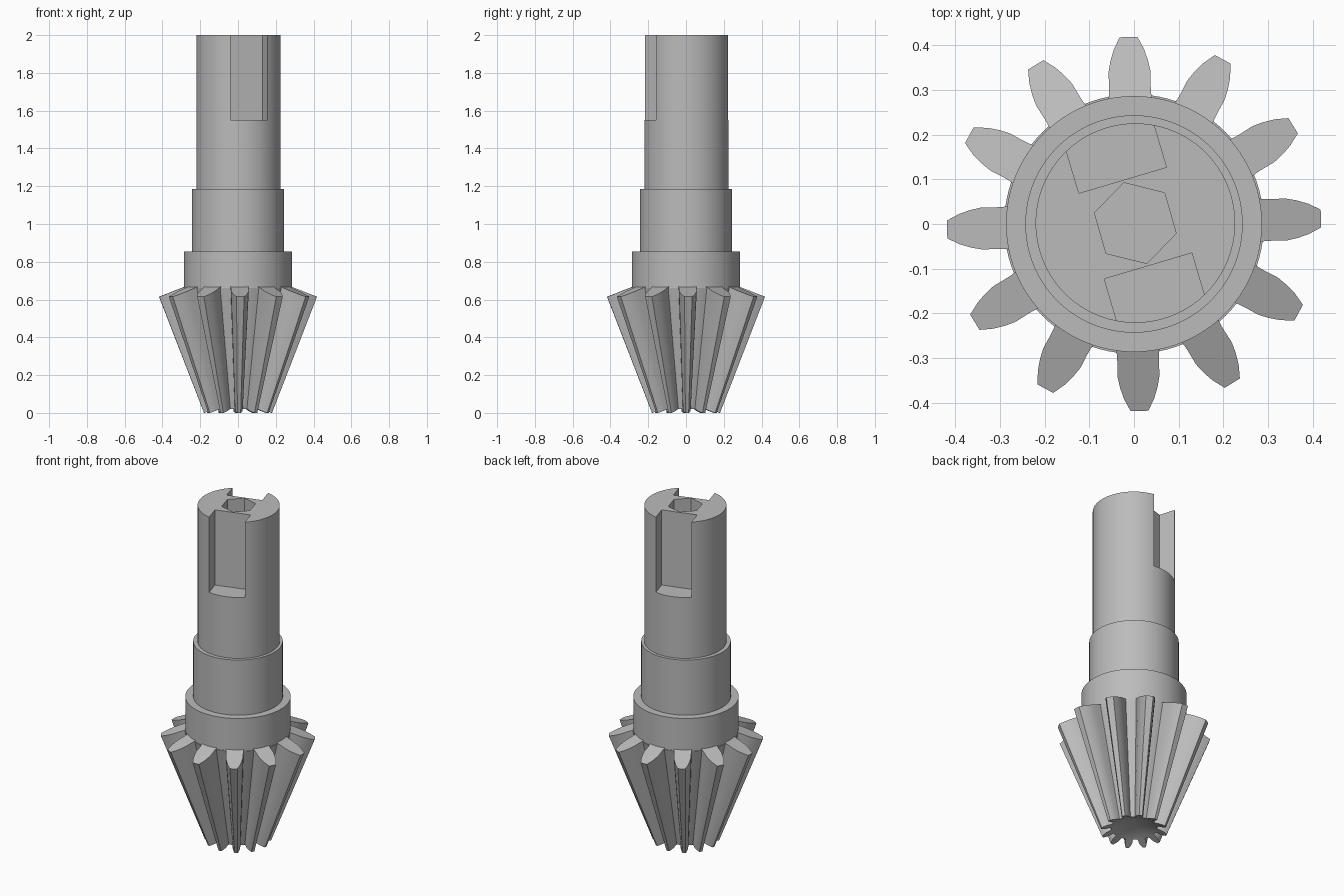
import bpy
import bmesh
from math import sin, cos, pi, radians
from mathutils import Matrix, Vector

if "Cube" in bpy.data.objects:
    bpy.data.objects.remove(bpy.data.objects["Cube"])

steel = bpy.data.materials.new("grey steel")
steel.use_nodes = True
GREY = (0.5, 0.5, 0.5, 1)
steel.diffuse_color = GREY
steel.node_tree.nodes["Principled BSDF"].inputs["Base Color"].default_value = GREY

APEX = -0.465     # height where all tooth lines meet
SHRINK = 0.43     # small end of the gear relative to the large end
SLOPE = 0.39      # fall of the gear end faces
TIP = 0.418
TIP_Z = 0.615
ROOT = 0.29


def finish(name, bm, smooth=True):
    bmesh.ops.recalc_face_normals(bm, faces=bm.faces)
    mesh = bpy.data.meshes.new(name)
    bm.to_mesh(mesh)
    bm.free()
    mesh.materials.append(steel)
    obj = bpy.data.objects.new(name, mesh)
    bpy.context.collection.objects.link(obj)
    if smooth:
        shade(obj)
    return obj


def shade(obj):
    bpy.ops.object.select_all(action="DESELECT")
    obj.select_set(True)
    bpy.context.view_layer.objects.active = obj
    bpy.ops.object.shade_smooth_by_angle(angle=radians(30))


def end_height(r):
    return TIP_Z + (TIP - r) * SLOPE


def small_end(p):
    return Vector((p.x * SHRINK, p.y * SHRINK, APEX + (p.z - APEX) * SHRINK))


# Stepped body: hollowed gear core and the two collars, turned around the axis
root_low = small_end(Vector((ROOT, 0, end_height(ROOT))))
centre_low = small_end(Vector((0, 0, end_height(0))))
profile = [(0, centre_low.z), (root_low.x, root_low.z), (ROOT, 0.66), (0.286, 0.66),
           (0.286, 0.855), (0.243, 0.855), (0.243, 1.185), (0, 1.185)]
bm = bmesh.new()
verts = [bm.verts.new((r, 0, z)) for r, z in profile]
edges = [bm.edges.new(pair) for pair in zip(verts, verts[1:])]
bmesh.ops.spin(bm, geom=verts + edges, cent=(0, 0, 0), axis=(0, 0, 1),
               angle=2 * pi, steps=96, use_merge=True)
bmesh.ops.remove_doubles(bm, verts=bm.verts, dist=0.0001)
finish("stepped_body", bm)

# Twelve tapered bevel teeth, (radius, half width) from root to tip
flank = [(0.27, 0.05), (0.291, 0.047), (0.305, 0.0465), (0.34, 0.047),
         (0.365, 0.042), (0.39, 0.034), (TIP, 0.02)]
outline = [(r, w) for r, w in flank] + [(r, -w) for r, w in reversed(flank)]
bm = bmesh.new()
for i in range(12):
    turn = Matrix.Rotation(radians(1.7 + 30 * i), 3, "Z")
    points = [turn @ Vector((r, w, end_height(r))) for r, w in outline]
    large = [bm.verts.new(p) for p in points]
    small = [bm.verts.new(small_end(p)) for p in points]
    bm.faces.new(large)
    bm.faces.new(small[::-1])
    for j in range(len(points)):
        k = (j + 1) % len(points)
        bm.faces.new((large[j], small[j], small[k], large[k]))
finish("gear_teeth", bm)

# Upper shaft
AXIS = Vector((0.003, 0.002, 0))
bm = bmesh.new()
bmesh.ops.create_cone(bm, cap_ends=True, segments=96, radius1=0.223, radius2=0.223,
                      depth=0.82, matrix=Matrix.Translation(AXIS + Vector((0, 0, 1.59))))
shaft = finish("shaft", bm, False)

# Cutters: two opposite keyways and a hexagonal socket
cutters = []
for side in (1, -1):
    bm = bmesh.new()
    place = (Matrix.Translation(AXIS) @ Matrix.Rotation(radians(16.5), 4, "Z")
             @ Matrix.Translation((0, side * 0.25, 1.85)) @ Matrix.Diagonal((0.204, 0.3, 0.6, 1)))
    bmesh.ops.create_cube(bm, size=1, matrix=place)
    cutters.append(finish("keyway_cutter", bm, False))
bm = bmesh.new()
place = Matrix.Translation(AXIS + Vector((0, 0, 1.9)))
hexagon = [Vector((0.094 * cos(a), 0.094 * sin(a), 0))
           for a in (radians(-14 + 60 * i) for i in range(6))]
base = bm.faces.new([bm.verts.new(place @ (p + Vector((0, 0, -0.2)))) for p in hexagon])
top = bmesh.ops.extrude_face_region(bm, geom=[base])["geom"]
bmesh.ops.translate(bm, vec=(0, 0, 0.5), verts=[v for v in top if isinstance(v, bmesh.types.BMVert)])
cutters.append(finish("socket_cutter", bm, False))

for cutter in cutters:
    mod = shaft.modifiers.new("cut", "BOOLEAN")
    mod.operation = "DIFFERENCE"
    mod.solver = "EXACT"
    mod.object = cutter
    cutter.hide_render = True

# Bake the cuts, then shade and drop the cutters
bpy.context.view_layer.update()
cut_mesh = bpy.data.meshes.new_from_object(
    shaft.evaluated_get(bpy.context.evaluated_depsgraph_get()))
shaft.modifiers.clear()
shaft.data = cut_mesh
for cutter in cutters:
    bpy.data.objects.remove(cutter)
shade(shaft)
